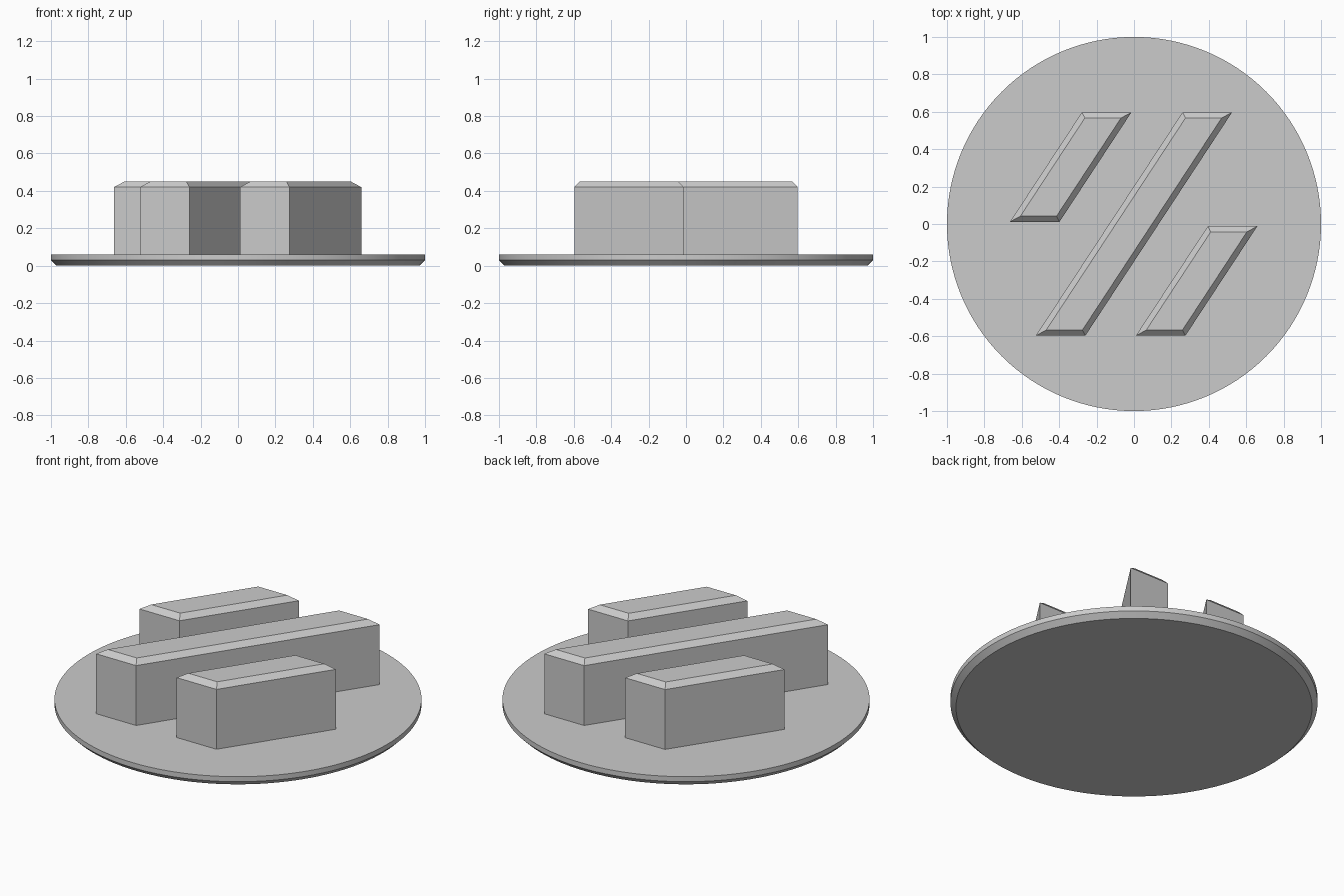
import bpy
import bmesh
from math import cos, sin, tau
from mathutils import Vector

cube = bpy.data.objects.get("Cube")
if cube:
    bpy.data.objects.remove(cube, do_unlink=True)

# Single plain grey
GREY = (0.6, 0.6, 0.6, 1.0)
grey = bpy.data.materials.new("light_grey")
grey.use_nodes = True
grey.diffuse_color = GREY
grey.node_tree.nodes["Principled BSDF"].inputs["Base Color"].default_value = GREY

DISC_TOP = 0.06
BAR_TOP = 0.45
CHAMFER = 0.03


def loft(name, rings):
    """Skin a stack of matching point rings and cap both ends."""
    bm = bmesh.new()
    loops = [[bm.verts.new(p) for p in ring] for ring in rings]
    n = len(loops[0])
    for low, high in zip(loops, loops[1:]):
        for i in range(n):
            j = (i + 1) % n
            bm.faces.new((low[i], low[j], high[j], high[i]))
    bm.faces.new(loops[0][::-1])
    bm.faces.new(loops[-1])
    bmesh.ops.recalc_face_normals(bm, faces=bm.faces)
    mesh = bpy.data.meshes.new(name)
    bm.to_mesh(mesh)
    bm.free()
    mesh.materials.append(grey)
    obj = bpy.data.objects.new(name, mesh)
    bpy.context.collection.objects.link(obj)
    return obj


def circle(radius, z, n=128):
    return [(radius * cos(tau * i / n), radius * sin(tau * i / n), z) for i in range(n)]


def slanted_bar(name, x, y0, y1, width=0.265, slope=0.657):
    """Upright parallelogram bar with a chamfered top; x is its front left corner."""
    side_inset = CHAMFER * (1 + slope ** 2) ** 0.5

    def outline(inset, z):
        ring = []
        for y, ends in ((y0 + inset, (0, 1)), (y1 - inset, (1, 0))):
            for right in ends:
                shift = side_inset * inset / CHAMFER * (1 - 2 * right)
                ring.append(Vector((x + right * width + slope * (y - y0) + shift, y, z)))
        return ring

    return loft(name, [outline(0, DISC_TOP - 0.005),
                       outline(0, BAR_TOP - CHAMFER),
                       outline(CHAMFER, BAR_TOP)])


# Round base with a chamfered lower rim
disc = loft("base_disc", [circle(0.97, 0), circle(1, CHAMFER), circle(1, DISC_TOP)])
bpy.ops.object.select_all(action="DESELECT")
disc.select_set(True)
bpy.context.view_layer.objects.active = disc
bpy.ops.object.shade_smooth_by_angle()

# Three parallel raised bars
slanted_bar("middle_bar", -0.525, -0.597, 0.597)
slanted_bar("back_right_bar", -0.663, 0.012, 0.597)
slanted_bar("front_left_bar", 0.01, -0.597, -0.012)
